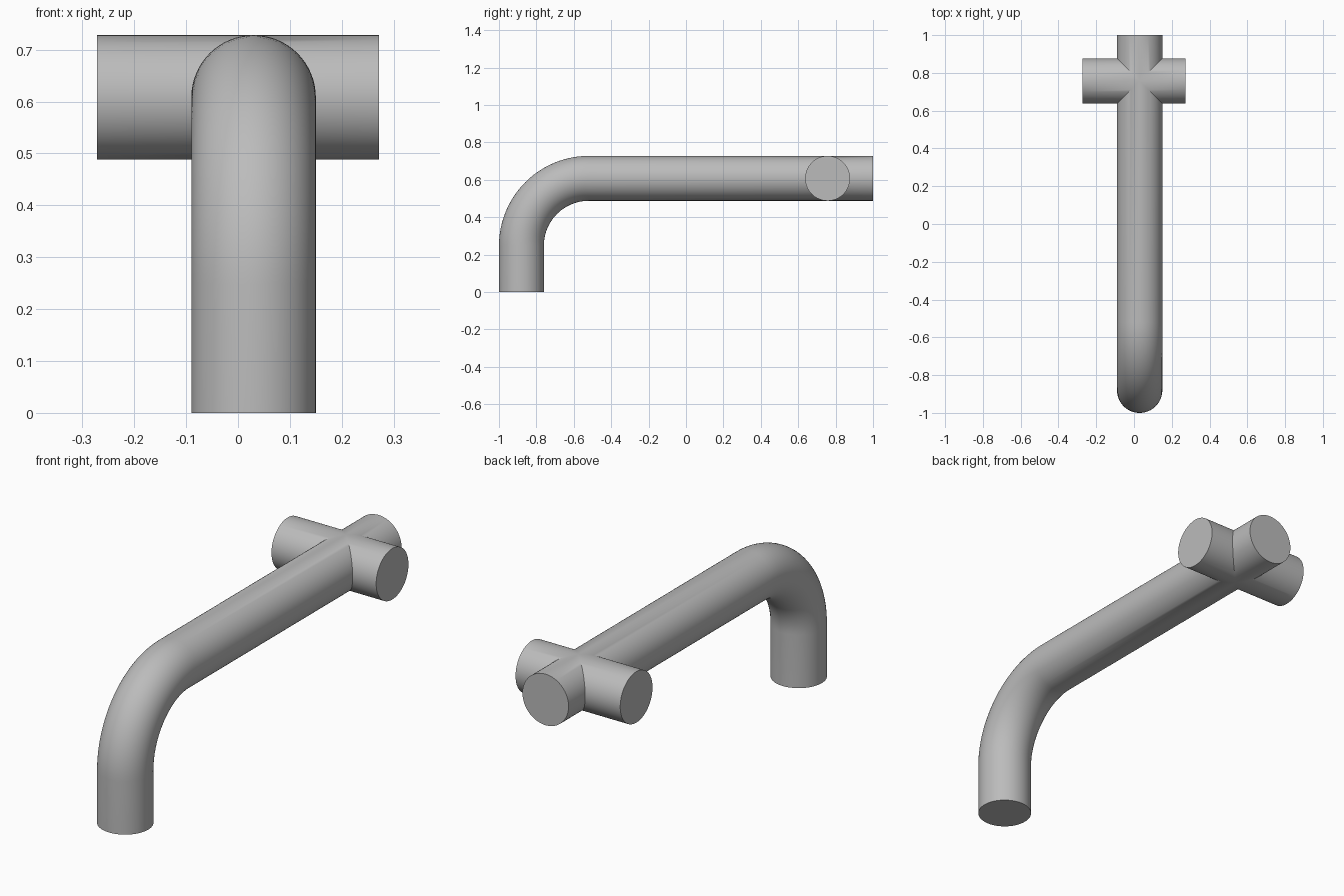
import bpy
import bmesh
from math import sin, cos, pi
from mathutils import Vector

old = bpy.data.objects.get("Cube")
if old:
    bpy.data.objects.remove(old, do_unlink=True)

SIDES = 64
RADIUS = 0.12
BEND = 0.36            # centre-line radius of the elbow
BEND_STEPS = 24
HUB = Vector((0.03, 0.757, 0.608))
FOOT_Y = -0.88
UP = Vector((0, 0, 1))

grey = bpy.data.materials.new("plain grey")
grey.use_nodes = True
grey.diffuse_color = (0.5, 0.5, 0.5, 1)
grey.node_tree.nodes["Principled BSDF"].inputs["Base Color"].default_value = (0.5, 0.5, 0.5, 1)

bm = bmesh.new()


def ring(centre, across, up, mitre=None):
    """Circle of vertices; a mitre direction slides each one to the joint seam."""
    verts = []
    for i in range(SIDES):
        a = 2 * pi * i / SIDES
        p = centre + RADIUS * (cos(a) * across + sin(a) * up)
        if mitre:
            p += mitre * abs(RADIUS * cos(a))
        verts.append(bm.verts.new(p))
    return verts


def skin(rings):
    """Join successive rings and cap the last one."""
    for a, b in zip(rings, rings[1:]):
        for i in range(SIDES):
            j = (i + 1) % SIDES
            bm.faces.new((a[i], a[j], b[j], b[i]))
    bm.faces.new(rings[-1])


# Three short arms leaving the cross joint: left, right and back
for direction, length in (((1, 0, 0), 0.272 - HUB.x),
                          ((-1, 0, 0), 0.272 + HUB.x),
                          ((0, 1, 0), 1 - HUB.y)):
    d = Vector(direction)
    across = d.cross(UP)
    skin([ring(HUB, across, UP, d), ring(HUB + d * length, across, UP)])

# Long pipe from the joint, round the elbow and down to the foot
across = Vector((1, 0, 0))
pipe = [ring(HUB, across, UP, Vector((0, -1, 0)))]
pivot = Vector((HUB.x, FOOT_Y + BEND, HUB.z - BEND))
for i in range(BEND_STEPS + 1):
    a = pi / 2 * i / BEND_STEPS
    out = Vector((0, -sin(a), cos(a)))
    pipe.append(ring(pivot + BEND * out, across, out))
pipe.append(ring(Vector((HUB.x, FOOT_Y, 0)), across, Vector((0, -1, 0))))
skin(pipe)

# Weld the mitred seams into one closed body
bmesh.ops.remove_doubles(bm, verts=bm.verts, dist=0.0001)
bmesh.ops.recalc_face_normals(bm, faces=bm.faces)

mesh = bpy.data.meshes.new("bent_pipe_with_cross_arms")
bm.to_mesh(mesh)
bm.free()
mesh.materials.append(grey)
body = bpy.data.objects.new("bent_pipe_with_cross_arms", mesh)
bpy.context.collection.objects.link(body)

bpy.ops.object.select_all(action="DESELECT")
body.select_set(True)
bpy.context.view_layer.objects.active = body
bpy.ops.object.shade_smooth_by_angle(angle=pi / 6)
